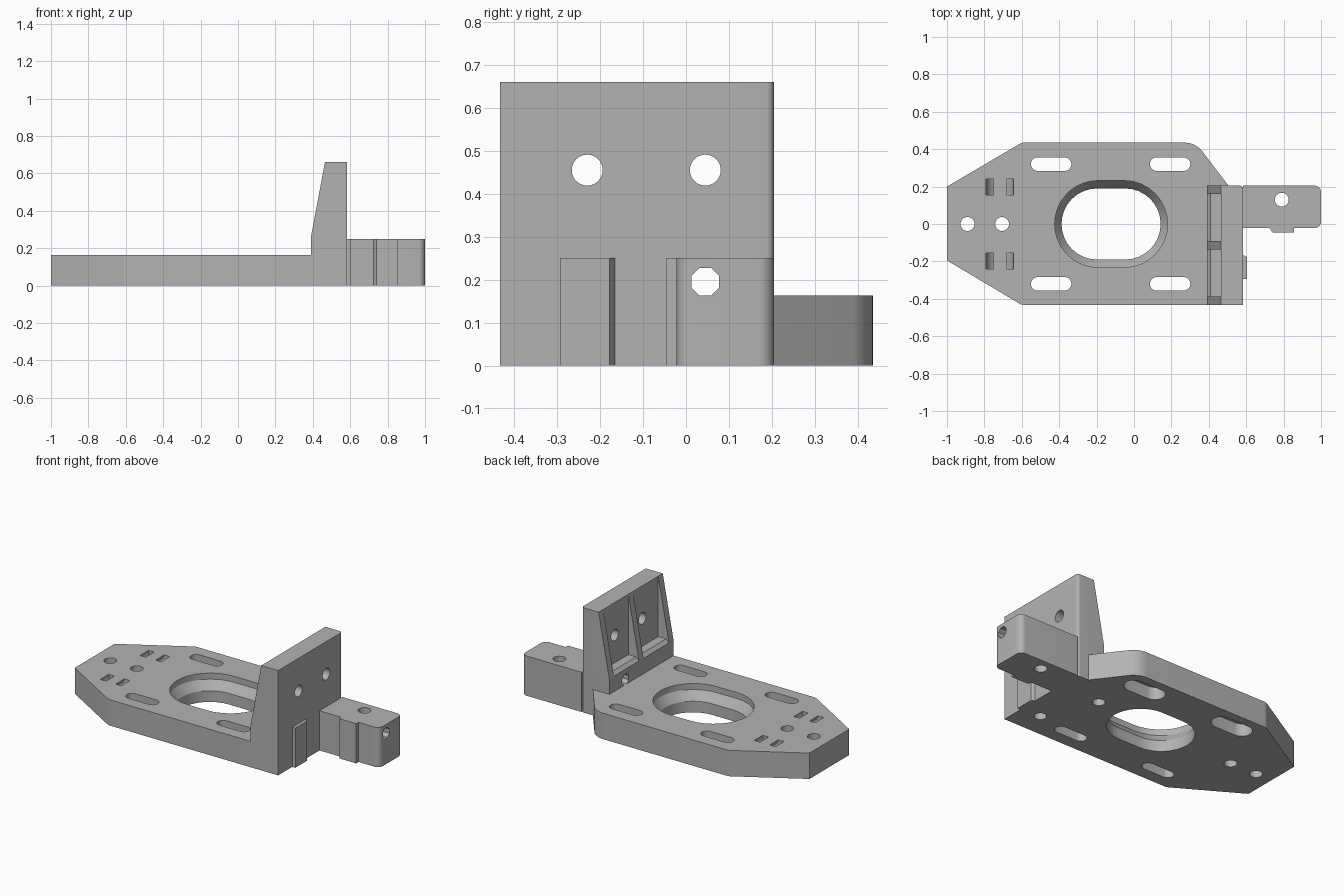
import bpy, bmesh, math
from mathutils import Vector

if "Cube" in bpy.data.objects:
    bpy.data.objects.remove(bpy.data.objects["Cube"])

# One grey for the whole bracket
grey = bpy.data.materials.new("plain_grey")
grey.use_nodes = True
grey.diffuse_color = (0.45, 0.45, 0.45, 1)
grey.node_tree.nodes["Principled BSDF"].inputs["Base Color"].default_value = (0.45, 0.45, 0.45, 1)

AXES = {"x": lambda u, v, w: (w, u, v), "y": lambda u, v, w: (u, w, v), "z": lambda u, v, w: (u, v, w)}


def loft(name, levels, axis="z"):
    """Closed solid through rings of equal size, given as (ring, distance along axis)."""
    bm = bmesh.new()
    rings = [[bm.verts.new(AXES[axis](u, v, w)) for u, v in ring] for ring, w in levels]
    n = len(rings[0])
    for a, b in zip(rings, rings[1:]):
        for i in range(n):
            bm.faces.new((a[i], a[(i + 1) % n], b[(i + 1) % n], b[i]))
    bm.faces.new(rings[0])
    bm.faces.new(rings[-1])
    bmesh.ops.recalc_face_normals(bm, faces=bm.faces)
    mesh = bpy.data.meshes.new(name)
    bm.to_mesh(mesh)
    bm.free()
    obj = bpy.data.objects.new(name, mesh)
    bpy.context.collection.objects.link(obj)
    mesh.materials.append(grey)
    return obj


def prism(name, ring, lo, hi, axis="z"):
    return loft(name, [(ring, lo), (ring, hi)], axis)


def rect(u0, u1, v0, v1):
    return [(u0, v0), (u1, v0), (u1, v1), (u0, v1)]


def fillet(corners, steps=8):
    """Outline from (u, v, radius) corners with round corners."""
    out = []
    for i, (u, v, r) in enumerate(corners):
        p = Vector((u, v))
        if r == 0:
            out.append((u, v))
            continue
        a = (Vector(corners[i - 1][:2]) - p).normalized()
        b = (Vector(corners[(i + 1) % len(corners)][:2]) - p).normalized()
        half = a.angle(b) / 2
        centre = p + (a + b).normalized() * r / math.sin(half)
        start = p + a * r / math.tan(half) - centre
        end = p + b * r / math.tan(half) - centre
        sweep = math.pi - 2 * half
        for k in range(steps + 1):
            t = k / steps
            q = (start * math.sin((1 - t) * sweep) + end * math.sin(t * sweep)) / math.sin(sweep)
            out.append(tuple(centre + q))
    return out


def circle(cu, cv, r, n=32, turn=0):
    return [(cu + r * math.cos(turn + math.tau * i / n), cv + r * math.sin(turn + math.tau * i / n))
            for i in range(n)]


def stadium(cu, cv, straight, r, n=16):
    ring = []
    for side in (1, -1):
        for i in range(n + 1):
            t = -math.pi / 2 + math.pi * i / n
            ring.append((cu + side * (straight + r * math.cos(t)), cv + side * r * math.sin(t)))
    return ring


def cut(target, cutters):
    """Subtract every cutter from the target, then drop the cutters."""
    bpy.context.view_layer.objects.active = target
    for c in cutters:
        c.hide_render = True
        mod = target.modifiers.new("cut", "BOOLEAN")
        mod.operation, mod.solver, mod.object = "DIFFERENCE", "EXACT", c
        bpy.ops.object.modifier_apply(modifier=mod.name)
    for c in cutters:
        bpy.data.objects.remove(c)


PLATE_TOP, ARM_TOP, WALL_TOP = 0.163, 0.25, 0.66
FRONT, BACK = -0.433, 0.205
INNER, SLAB, OUTER = 0.39, 0.465, 0.583

# Base plate with pointed tail
plate = prism("base_plate", fillet([
    (-1, -0.195, 0), (-0.6, FRONT, 0.05), (INNER, FRONT, 0), (INNER, BACK, 0),
    (0.505, BACK, 0), (0.33, 0.435, 0.12), (-0.6, 0.435, 0.05), (-1, 0.2, 0)]), 0, PLATE_TOP)

# Central opening: wide at the top, chamfered down to a narrower throat
wide, narrow = stadium(-0.1225, 0, 0.07, 0.232), stadium(-0.1225, 0, 0.075, 0.19)
holes = [loft("opening_cutter", [(narrow, -0.1), (narrow, 0.07), (wide, 0.125), (wide, 0.3)])]

# Adjustment slots, the back pair with a wider pocket underneath
for x in (-0.443, 0.193):
    for y in (-0.32, 0.32):
        holes.append(prism("slot_cutter", stadium(x, y, 0.072, 0.036), -0.1, 0.3))
    holes.append(prism("pocket_cutter", stadium(x, 0.32, 0.075, 0.06), -0.1, 0.08))

# Tail holes and a blind hole below
for x in (-0.89, -0.705):
    holes.append(prism("hole_cutter", circle(x, 0, 0.037), -0.1, 0.3))
holes.append(prism("blind_cutter", circle(0.3, 0.05, 0.036), -0.1, 0.1))

# Curved tie channels, entering and leaving through the top
arc = [math.pi + math.pi * i / 16 for i in range(17)]
half_ring = [(0.074, 0.05)] + [(0.034, 0.05)]
ring = [(-0.717 - 0.074, 0.25)] + [(-0.717 + 0.074 * math.cos(t), PLATE_TOP + 0.074 * math.sin(t)) for t in arc]
ring += [(-0.717 + 0.074, 0.25), (-0.717 + 0.034, 0.25)]
ring += [(-0.717 + 0.034 * math.cos(t), PLATE_TOP + 0.034 * math.sin(t)) for t in reversed(arc)]
ring += [(-0.717 - 0.034, 0.25)]
for y in (-0.24, 0.155):
    holes.append(prism("tie_channel_cutter", ring, y, y + 0.085, "y"))
cut(plate, holes)

# Upright wall: foot block, then slab above the ledge
LEDGE = 0.28
foot = prism("wall_foot", fillet([
    (INNER, FRONT, 0), (OUTER, FRONT, 0), (OUTER, BACK, 0.018), (INNER, BACK, 0)]), 0, LEDGE)
slab = prism("wall_slab", fillet([
    (SLAB, FRONT, 0), (OUTER, FRONT, 0), (OUTER, BACK, 0.018), (SLAB, BACK, 0)]), LEDGE, WALL_TOP)
cut(foot, [
    prism("ledge_cutter", [(0.37, 0.24), (0.41, LEDGE), (0.41, 0.4), (0.37, 0.4)], -1, 1, "y"),
    prism("bore_cutter", circle(0.045, 0.195, 0.035, 8, math.pi / 8), 0.2, 1.2, "x"),
    prism("blind_cutter", circle(0.45, -0.28, 0.036), -0.1, 0.1)])
cut(slab, [prism("wall_hole_cutter", circle(y, 0.455, 0.036), 0.2, 0.8, "x") for y in (-0.23, 0.045)])

# Three tapered ribs on the inner side of the wall
rib_side = [(INNER, 0.26), (0.41, LEDGE), (SLAB, LEDGE), (SLAB, WALL_TOP)]
ribs = [prism("rib", rib_side, y, y + 0.045, "y") for y in (FRONT, -0.135, BACK - 0.045)]

# Side arm with end bore and upright hole
arm = prism("side_arm", fillet([
    (OUTER, -0.022, 0), (1, -0.022, 0.035), (1, BACK, 0.035), (OUTER, BACK, 0)]), 0, ARM_TOP)
cut(arm, [
    prism("bore_cutter", circle(0.045, 0.195, 0.035, 8, math.pi / 8), 0.2, 1.2, "x"),
    prism("hole_cutter", circle(0.79, 0.13, 0.037), -0.1, 0.4)])

# Raised pads on the arm and on the wall
arm_pad = prism("arm_pad", [(0.725, -0.022), (0.74, -0.045), (0.855, -0.045), (0.855, -0.022)], 0, ARM_TOP)
wall_pad = prism("wall_pad", [(OUTER, -0.293), (0.604, -0.293), (0.604, -0.178), (OUTER, -0.165)], 0, ARM_TOP)

# Smooth the rounded faces, keep hard edges
bpy.ops.object.select_all(action="DESELECT")
for obj in [plate, foot, slab, arm, arm_pad, wall_pad] + ribs:
    obj.select_set(True)
bpy.context.view_layer.objects.active = plate
bpy.ops.object.shade_smooth_by_angle(angle=math.radians(30))
